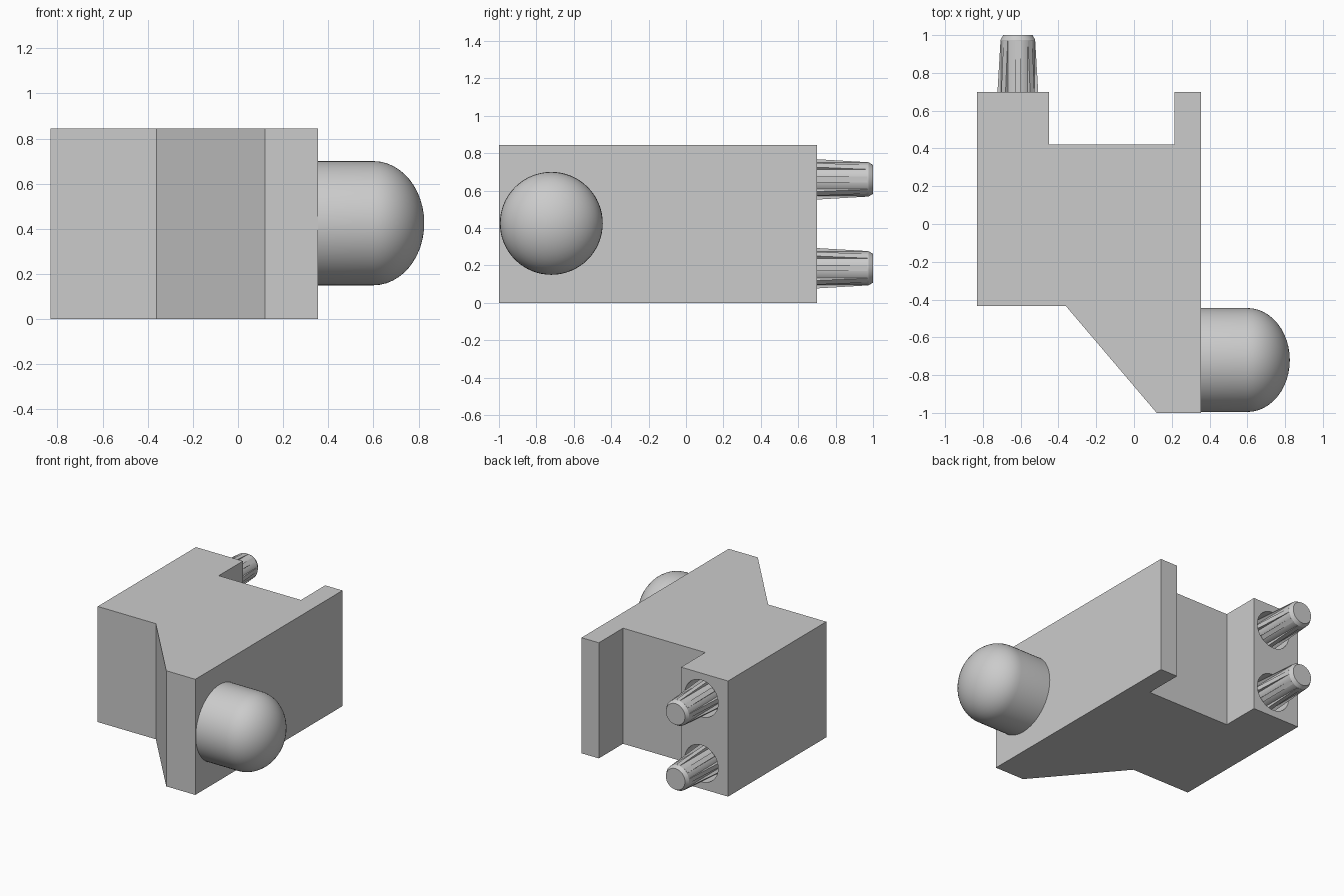
import bpy, bmesh, math
from mathutils import Matrix

cube = bpy.data.objects.get("Cube")
if cube:
    bpy.data.objects.remove(cube, do_unlink=True)

grey = bpy.data.materials.new("light grey")
grey.use_nodes = True
GREY = (0.6, 0.6, 0.6, 1)
grey.diffuse_color = GREY
grey.node_tree.nodes["Principled BSDF"].inputs["Base Color"].default_value = GREY


def finish(name, bm, smooth=False):
    """Turn a bmesh into a named object with the grey material."""
    bmesh.ops.recalc_face_normals(bm, faces=bm.faces)
    mesh = bpy.data.meshes.new(name)
    bm.to_mesh(mesh)
    bm.free()
    mesh.materials.append(grey)
    obj = bpy.data.objects.new(name, mesh)
    bpy.context.collection.objects.link(obj)
    if smooth:
        bpy.ops.object.select_all(action="DESELECT")
        obj.select_set(True)
        bpy.context.view_layer.objects.active = obj
        bpy.ops.object.shade_smooth_by_angle(angle=math.radians(30))
    return obj


def prism(bm, points, vector):
    """Extrude a closed outline along a vector."""
    face = bm.faces.new([bm.verts.new(p) for p in points])
    out = bmesh.ops.extrude_face_region(bm, geom=[face])
    moved = [v for v in out["geom"] if isinstance(v, bmesh.types.BMVert)]
    bmesh.ops.translate(bm, vec=vector, verts=moved)


def lathe(bm, profile, matrix, steps=48):
    """Spin (radius, height) points about z, then place with the matrix."""
    verts = [bm.verts.new((r, 0, h)) for r, h in profile]
    edges = [bm.edges.new(pair) for pair in zip(verts, verts[1:])]
    bmesh.ops.spin(bm, geom=verts + edges, axis=(0, 0, 1), cent=(0, 0, 0),
                   angle=math.tau, steps=steps, use_merge=True)
    bmesh.ops.remove_doubles(bm, verts=bm.verts, dist=0.0005)
    bmesh.ops.transform(bm, matrix=matrix, verts=bm.verts)


HEIGHT = 0.845
BACK = 0.7
RECESS = 0.15
PIN_X = -0.615
PIN_HEIGHTS = (0.185, 0.66)

# Block with a notch in the back and a slanted front
outline = [(-0.83, BACK), (-0.83, -0.435), (-0.36, -0.435), (0.12, -1),
           (0.355, -1), (0.355, BACK), (0.215, BACK), (0.215, 0.42),
           (-0.45, 0.42), (-0.45, BACK)]
bm = bmesh.new()
prism(bm, [(x, y, 0) for x, y in outline], (0, 0, HEIGHT))
body = finish("body", bm)

# Domed knob on the left side
dome = [(0.275 * math.cos(a), 0.245 + 0.225 * math.sin(a))
        for a in (i * math.pi / 24 for i in range(13))]
bm = bmesh.new()
lathe(bm, [(0, -0.01), (0.275, -0.01)] + dome,
      Matrix.Translation((0.355, -0.72, 0.425)) @ Matrix.Rotation(math.pi / 2, 4, "Y"), 64)
finish("domed_knob", bm, True)

for label, z in zip(("lower", "upper"), PIN_HEIGHTS):
    # Local z points out of the back, starting at the recess floor
    place = (Matrix.Translation((PIN_X, BACK - RECESS, z))
             @ Matrix.Rotation(-math.pi / 2, 4, "X"))

    # Round recess in the block
    bm = bmesh.new()
    lathe(bm, [(0, 0), (0.135, 0), (0.135, RECESS + 0.1), (0, RECESS + 0.1)], place)
    cutter = finish(label + "_recess_cutter", bm)
    cutter.hide_render = True
    cut = body.modifiers.new(label + " recess", "BOOLEAN")
    cut.operation = "DIFFERENCE"
    cut.solver = "EXACT"
    cut.object = cutter
    bpy.context.view_layer.objects.active = body
    bpy.ops.object.modifier_apply(modifier=cut.name)
    bpy.data.objects.remove(cutter, do_unlink=True)

    # Pin with a chamfered tip
    tip = RECESS + 0.3
    bm = bmesh.new()
    lathe(bm, [(0, -0.01), (0.09, -0.01), (0.092, tip - 0.025), (0.077, tip), (0, tip)], place)
    finish(label + "_pin", bm, True)

    # Tapered ribs around the pin
    bm = bmesh.new()
    for i in range(8):
        before = set(bm.verts)
        prism(bm, [(0.06, -0.016, -0.005), (0.117, -0.016, -0.005),
                   (0.092, -0.016, tip - 0.03), (0.06, -0.016, tip - 0.03)],
              (0, 0.032, 0))
        new = [v for v in bm.verts if v not in before]
        bmesh.ops.transform(bm, matrix=place @ Matrix.Rotation(i * math.tau / 8, 4, "Z"),
                            verts=new)
    finish(label + "_pin_ribs", bm)
